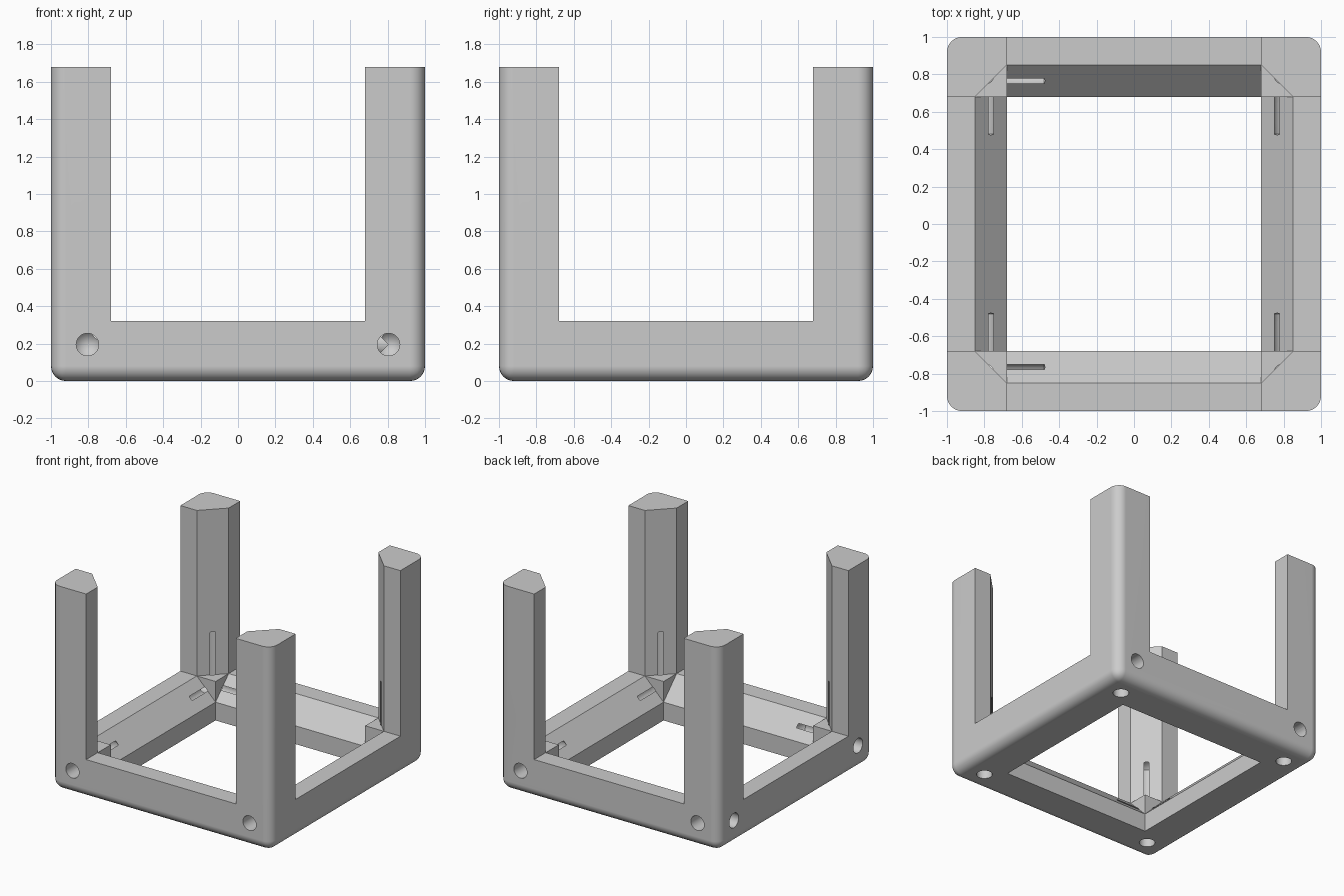
import bpy, bmesh
from math import radians
from mathutils import Matrix, Vector

if "Cube" in bpy.data.objects:
    bpy.data.objects.remove(bpy.data.objects["Cube"])

HEIGHT = 1.68      # top of the posts
INNER = 0.68       # inner side of beams and posts
FLAT = 0.85        # where the inner chamfer ends
THICK = 0.32       # beam thickness
INSET = 0.195      # screw hole distance from the outer faces
SIGNS = (-1, 1)
cutters = []


def finish(bm, name):
    bmesh.ops.recalc_face_normals(bm, faces=bm.faces)
    mesh = bpy.data.meshes.new(name)
    bm.to_mesh(mesh)
    bm.free()
    obj = bpy.data.objects.new(name, mesh)
    bpy.context.collection.objects.link(obj)
    return obj


def add_cutter(bm, name):
    obj = finish(bm, name)
    obj.hide_render = True
    cutters.append(obj)


def prism_cutter(name, points, low, high, turn=Matrix()):
    """Extrude a flat outline along z, then turn it."""
    bm = bmesh.new()
    face = bm.faces.new([bm.verts.new((x, y, low)) for x, y in points])
    new = bmesh.ops.extrude_face_region(bm, geom=[face])["geom"]
    bmesh.ops.translate(bm, vec=(0, 0, high - low),
                        verts=[v for v in new if isinstance(v, bmesh.types.BMVert)])
    bm.transform(turn)
    add_cutter(bm, name)


def drill(name, start, direction, radius, depth, tip=0.0):
    """Round hole with an optional pointed end."""
    lead = 0.05
    bm = bmesh.new()
    bmesh.ops.create_cone(bm, cap_ends=True, segments=32, radius1=radius,
                          radius2=radius, depth=depth + lead)
    bmesh.ops.translate(bm, vec=(0, 0, (depth - lead) / 2), verts=bm.verts)
    if tip:
        end = max(bm.faces, key=lambda f: f.calc_center_median().z)
        center = bmesh.ops.poke(bm, faces=[end])["verts"][0]
        center.co.z += tip
    turn = Vector(direction).to_track_quat('Z', 'Y').to_matrix().to_4x4()
    bm.transform(Matrix.Translation(start) @ turn)
    add_cutter(bm, name)


# Solid block with rounded outer and bottom edges
bm = bmesh.new()
bmesh.ops.create_cube(bm, size=2)
for v in bm.verts:
    v.co.z = HEIGHT if v.co.z > 0 else 0
edges = [e for e in bm.edges if min(v.co.z for v in e.verts) < 0.1]
bmesh.ops.bevel(bm, geom=edges, offset=0.08, segments=6, profile=0.5,
                affect='EDGES', clamp_overlap=True)
frame = finish(bm, "corner_post_frame")

# Cross-shaped opening that leaves four chamfered posts
quarter = [(2, INNER), (FLAT, INNER), (INNER, FLAT), (INNER, 2)]
cross = []
for sx, sy in ((1, 1), (-1, 1), (-1, -1), (1, -1)):
    corner = [(sx * x, sy * y) for x, y in quarter]
    cross += corner if sx * sy > 0 else corner[::-1]
prism_cutter("post_opening", cross, THICK, 2)

# Base opening with chamfered inner beam edges
over = 0.1
side = [(INNER, -over), (INNER, THICK - (FLAT - INNER)), (FLAT + over, THICK + over)]
outline = side + [(-x, z) for x, z in reversed(side)]
upright = Matrix.Rotation(radians(90), 4, 'X')
for angle in (0, 90):
    prism_cutter("base_opening", outline, -INNER, INNER,
                 Matrix.Rotation(radians(angle), 4, 'Z') @ upright)

# Holes at every corner
near, far, c = 0.583, 0.836, 1 - INSET
for sx in SIGNS:
    for sy in SIGNS:
        for x, y in ((near, far), (far, near)):
            drill("rod_hole", (sx * x, sy * y, 0), (0, 0, 1), 0.095, 0.6)
        drill("top_screw_hole", (sx * c, sy * c, HEIGHT), (0, 0, -1), 0.06, 0.52, 0.06)
        drill("base_screw_hole", (sx * c, sy * c, 0), (0, 0, 1), 0.06, 0.67, 0.06)
        drill("screw_head_recess", (sx * c, sy * c, 0), (0, 0, 1), 0.11, 0.14)
        drill("side_screw_hole", (sx, sy * c, INSET), (-sx, 0, 0), 0.06, 0.52, 0.06)
        drill("front_screw_hole", (sx * c, sy, INSET), (0, -sy, 0), 0.06, 0.52, 0.06)

# Cut everything out and drop the helpers
for cutter in cutters:
    mod = frame.modifiers.new(cutter.name, 'BOOLEAN')
    mod.operation = 'DIFFERENCE'
    mod.solver = 'EXACT'
    mod.object = cutter
bpy.context.view_layer.update()
result = bpy.data.meshes.new_from_object(
    frame.evaluated_get(bpy.context.evaluated_depsgraph_get()))
frame.modifiers.clear()
frame.data = result
for cutter in cutters:
    bpy.data.objects.remove(cutter)

# Single grey material
grey = bpy.data.materials.new("plain_grey")
grey.use_nodes = True
color = (0.6, 0.6, 0.6, 1)
grey.diffuse_color = color
grey.node_tree.nodes["Principled BSDF"].inputs["Base Color"].default_value = color
frame.data.materials.clear()
frame.data.materials.append(grey)

# Smooth fillets and bores, crisp edges
bpy.ops.object.select_all(action='DESELECT')
frame.select_set(True)
bpy.context.view_layer.objects.active = frame
bpy.ops.object.shade_smooth_by_angle(angle=radians(30))
weighted = frame.modifiers.new("even_normals", 'WEIGHTED_NORMAL')
weighted.keep_sharp = True
